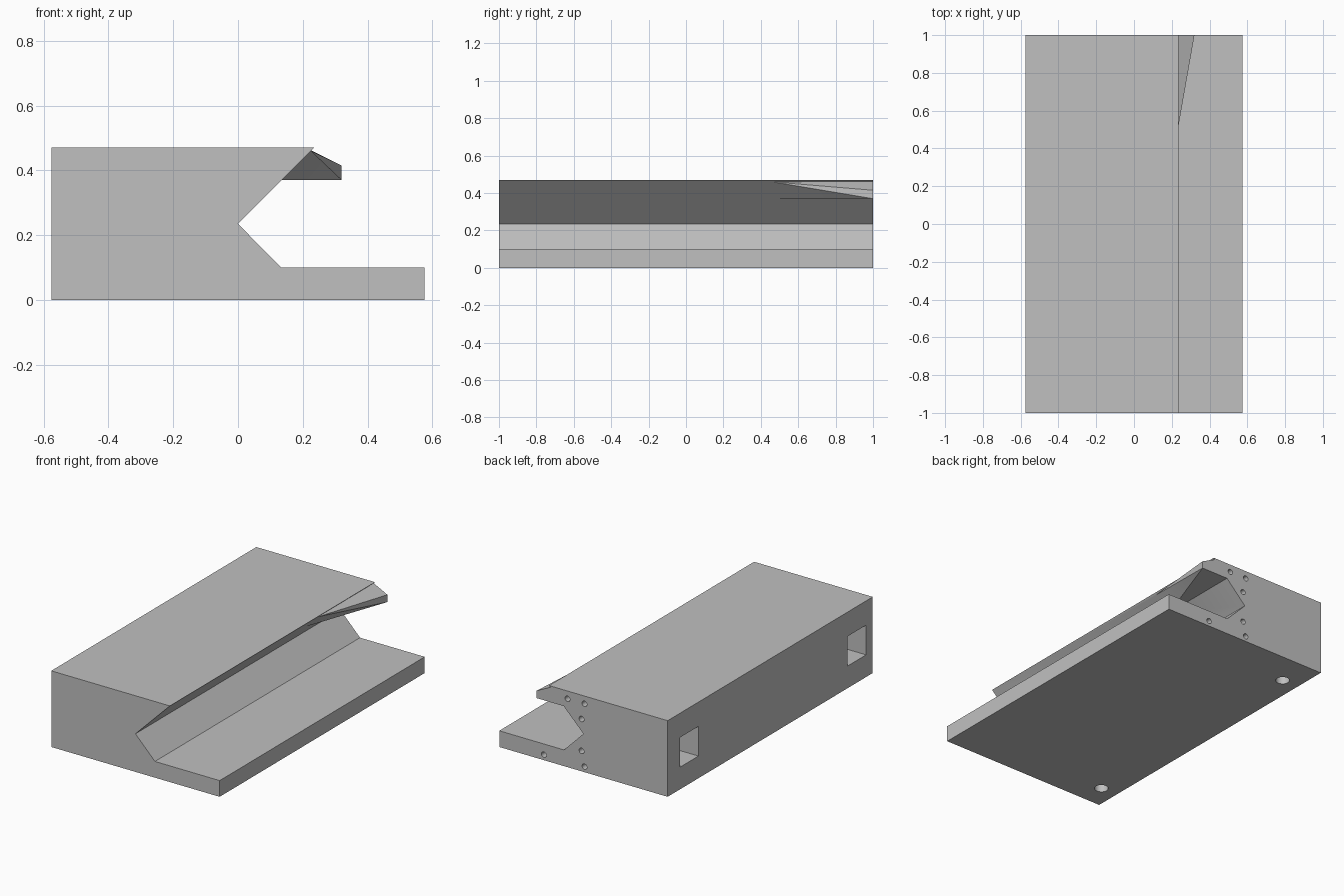
import bpy
import bmesh
from math import pi
from mathutils import Matrix, Vector

cube = bpy.data.objects.get("Cube")
if cube:
    bpy.data.objects.remove(cube, do_unlink=True)

# Single flat colour
grey = bpy.data.materials.new("light_grey")
grey.use_nodes = True
tone = (0.53, 0.53, 0.53, 1)
grey.diffuse_color = tone
grey.node_tree.nodes["Principled BSDF"].inputs["Base Color"].default_value = tone


def make_object(name, bm):
    bmesh.ops.recalc_face_normals(bm, faces=bm.faces)
    mesh = bpy.data.meshes.new(name)
    bm.to_mesh(mesh)
    bm.free()
    mesh.materials.append(grey)
    obj = bpy.data.objects.new(name, mesh)
    bpy.context.collection.objects.link(obj)
    return obj


def extruded(name, profile, y0, y1):
    bm = bmesh.new()
    face = bm.faces.new([bm.verts.new((x, y0, z)) for x, z in profile])
    ext = bmesh.ops.extrude_face_region(bm, geom=[face])
    moved = [v for v in ext["geom"] if isinstance(v, bmesh.types.BMVert)]
    bmesh.ops.translate(bm, verts=moved, vec=(0, y1 - y0, 0))
    return make_object(name, bm)


def hull(name, points):
    bm = bmesh.new()
    for p in points:
        bm.verts.new(p)
    bmesh.ops.convex_hull(bm, input=bm.verts[:])
    return make_object(name, bm)


def box(name, low, high):
    low, high = Vector(low), Vector(high)
    bm = bmesh.new()
    bmesh.ops.create_cube(bm, size=1)
    bmesh.ops.scale(bm, verts=bm.verts, vec=high - low)
    bmesh.ops.translate(bm, verts=bm.verts, vec=(low + high) / 2)
    return make_object(name, bm)


def cylinder(name, centre, radius, depth, rotation=Matrix()):
    bm = bmesh.new()
    bmesh.ops.create_cone(bm, cap_ends=True, segments=24, radius1=radius, radius2=radius,
                          depth=depth, matrix=Matrix.Translation(centre) @ rotation)
    return make_object(name, bm)


def combine(target, tool, operation):
    tool.hide_render = True
    mod = target.modifiers.new(tool.name, "BOOLEAN")
    mod.operation = operation
    mod.solver = "EXACT"
    mod.object = tool
    bpy.context.view_layer.objects.active = target
    bpy.ops.object.modifier_apply(modifier=mod.name)
    bpy.data.objects.remove(tool, do_unlink=True)


# Long block with a V groove and a projecting base shelf
body = extruded("grooved_block", [
    (-0.575, 0), (0.575, 0), (0.575, 0.1), (0.133, 0.1),
    (0, 0.235), (0.235, 0.47), (-0.575, 0.47)], -1, 1)

# Tapered lip at the back of the upper groove edge, rooted inside the block
lip = hull("tapered_lip", [
    (0.225, 0.46, 0.46), (0.135, 0.48, 0.37), (0.135, 1, 0.37), (0.32, 1, 0.37),
    (0.32, 1, 0.415), (0.225, 1, 0.462), (0.15, 1, 0.44), (0.15, 0.5, 0.44)])
combine(body, lip, "UNION")

# Square side pockets, each with a round hole through the underside
for y in (0.79, -0.845):
    combine(body, box("side_pocket", (-0.7, y - 0.09, 0.137), (-0.35, y + 0.09, 0.32)), "DIFFERENCE")
    combine(body, cylinder("underside_hole", (-0.462, y, 0.07), 0.04, 0.2), "DIFFERENCE")

# Small pin holes in the back face
turn = Matrix.Rotation(pi / 2, 4, "X")
for x, z in [(0.109, 0.422), (-0.007, 0.422), (0.013, 0.323),
             (0.013, 0.126), (-0.007, 0.034), (0.27, 0.034)]:
    combine(body, cylinder("pin_hole", (x, 1, z), 0.017, 0.2, turn), "DIFFERENCE")

# Smooth hole walls, sharp block edges
body.select_set(True)
bpy.context.view_layer.objects.active = body
bpy.ops.object.shade_smooth_by_angle(angle=pi / 9)
